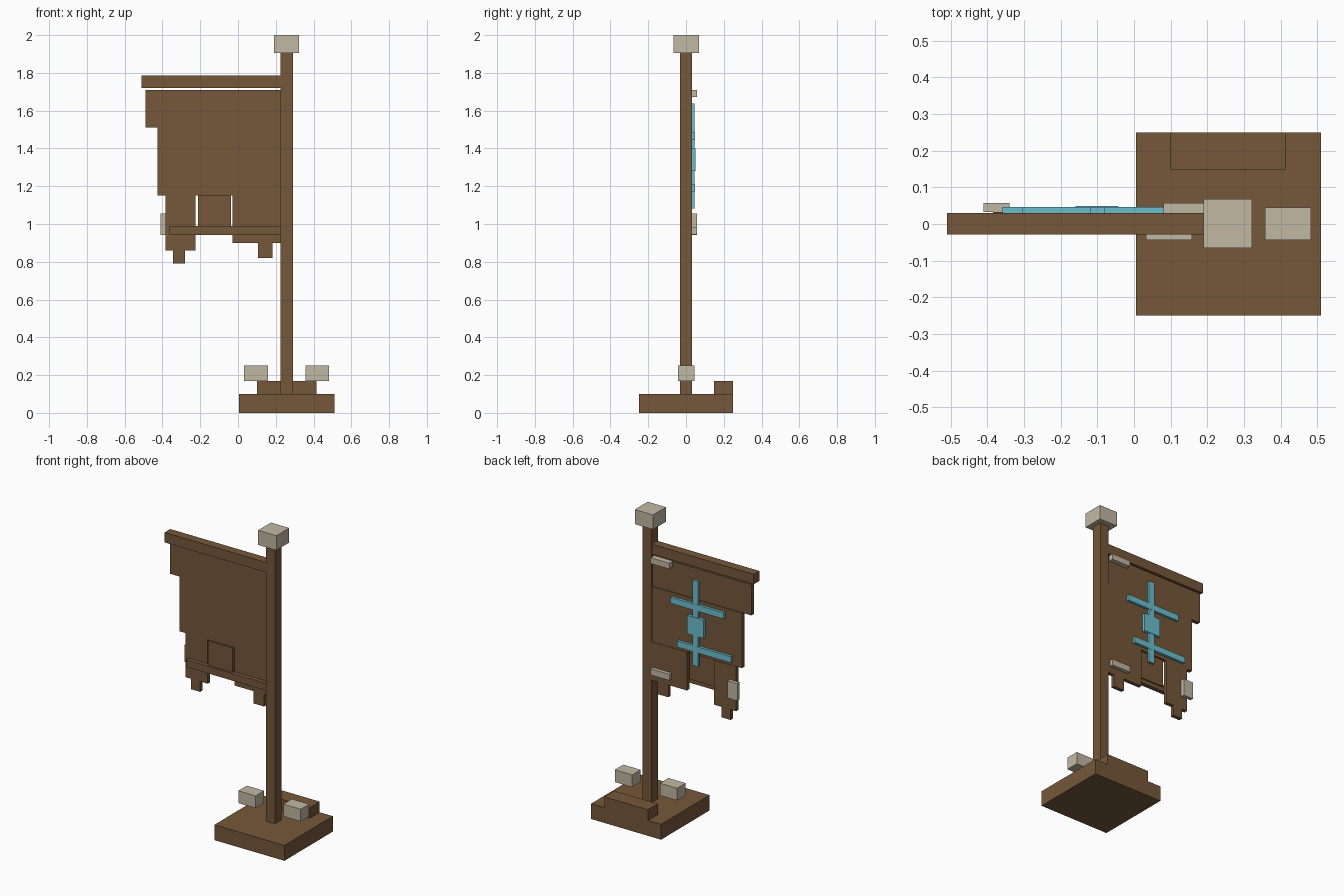
import bpy


def material(name, rgb):
    m = bpy.data.materials.new(name)
    m.diffuse_color = (*rgb, 1.0)
    return m


WOOD = material("brown wood", (0.180, 0.095, 0.042))
STONE = material("pale stone", (0.54, 0.48, 0.37))
CYAN = material("pale cyan", (0.15, 0.52, 0.62))


def box(name, x, y, z, mat):
    """Axis-aligned block given by its (min, max) ranges."""
    mids = [(a + b) / 2 for a, b in (x, y, z)]
    bpy.ops.mesh.primitive_cube_add(size=1, location=mids)
    ob = bpy.context.object
    ob.name = name
    ob.scale = [b - a for a, b in (x, y, z)]
    bpy.ops.object.transform_apply(location=False, rotation=False, scale=True)
    ob.data.materials.append(mat)
    return ob


# Base, rear step, post and cap
box("base", (0.005, 0.51), (-0.25, 0.25), (0, 0.10), WOOD)
box("rear_step", (0.10, 0.415), (0.148, 0.25), (0.10, 0.17), WOOD)
box("post", (0.225, 0.29), (-0.033, 0.033), (0.10, 1.905), WOOD)
box("post_cap", (0.19, 0.322), (-0.065, 0.068), (1.905, 2.0), STONE)

# Stone blocks on either side of the post
for side in (-1, 1):
    cx = 0.2575 + side * 0.1625
    box("side_block", (cx - 0.0625, cx + 0.0625), (-0.043, 0.045), (0.17, 0.25), STONE)

# Crossbar and hanging banner panels
box("crossbar", (-0.51, 0.225), (-0.028, 0.03), (1.72, 1.785), WOOD)
box("upper_panel", (-0.49, 0.225), (0.0, 0.026), (1.51, 1.71), WOOD)
box("main_panel", (-0.425, 0.225), (0.005, 0.03), (1.15, 1.51), WOOD)

# Ragged lower strips with tassels
STRIP_Y = (0.009, 0.033)
box("left_strip", (-0.385, -0.225), STRIP_Y, (0.86, 1.15), WOOD)
box("left_tassel", (-0.345, -0.28), STRIP_Y, (0.792, 0.86), WOOD)
box("middle_strip", (-0.213, -0.036), (-0.005, 0.017), (0.97, 1.15), WOOD)
box("right_strip", (-0.03, 0.225), STRIP_Y, (0.90, 1.15), WOOD)
box("right_tassel", (0.105, 0.182), STRIP_Y, (0.82, 0.90), WOOD)
box("lower_rail", (-0.363, 0.225), (-0.018, 0.01), (0.943, 0.99), WOOD)

# Emblem on the back of the banner
box("emblem_upright", (-0.12, -0.08), (0.03, 0.046), (1.083, 1.637), CYAN)
box("emblem_upper_bar", (-0.305, 0.08), (0.03, 0.047), (1.445, 1.485), CYAN)
box("emblem_lower_bar", (-0.358, 0.032), (0.03, 0.047), (1.173, 1.213), CYAN)
box("emblem_plate", (-0.16, -0.042), (0.03, 0.049), (1.28, 1.40), CYAN)

# Stone clips on the back
CLIP_Y = (0.033, 0.057)
box("upper_clip", (0.08, 0.215), (0.026, 0.057), (1.672, 1.71), STONE)
box("lower_clip", (0.08, 0.215), CLIP_Y, (0.945, 0.985), STONE)
box("edge_clip", (-0.41, -0.34), CLIP_Y, (0.943, 1.055), STONE)
